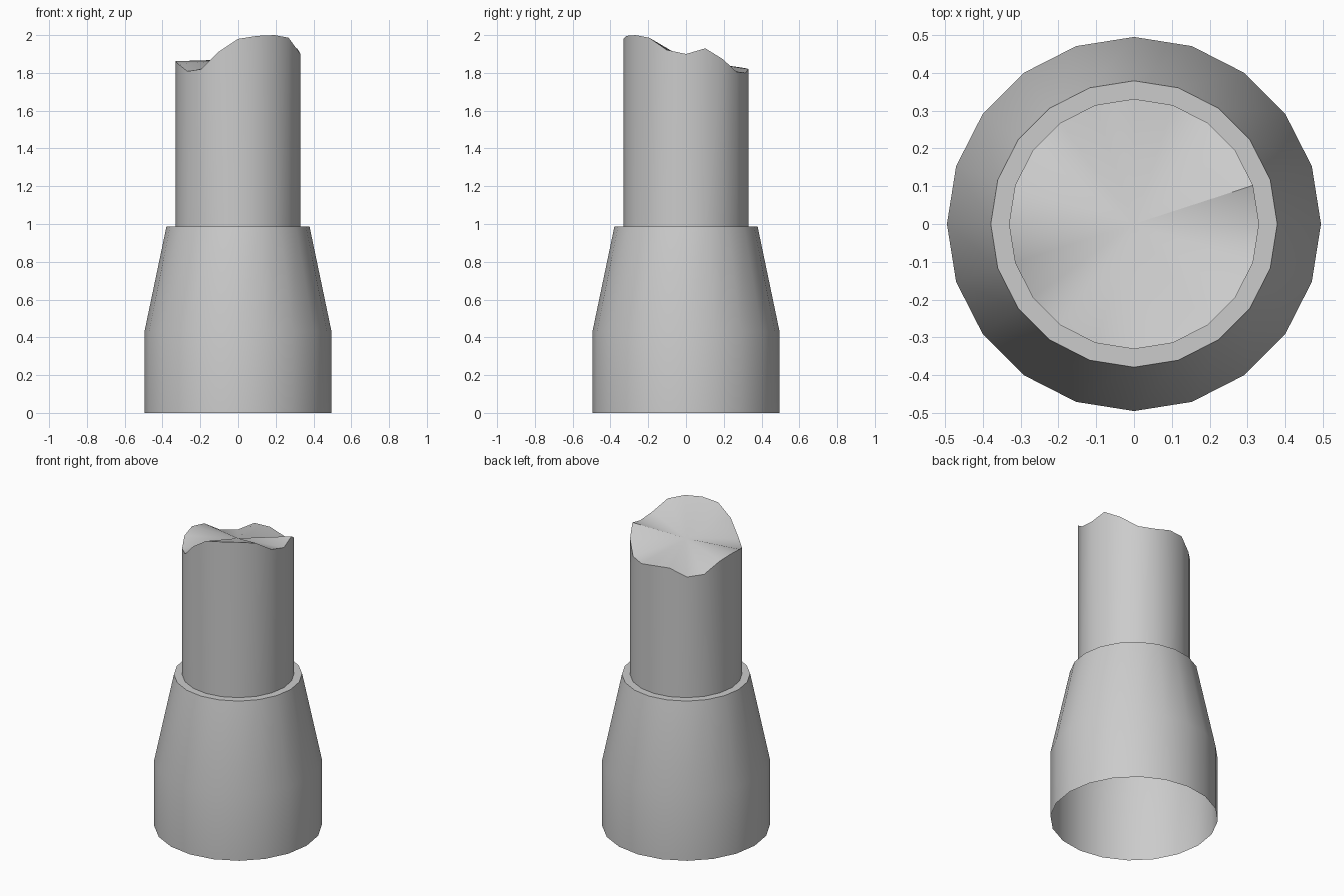
import bpy, bmesh
from math import cos, sin, tau

if "Cube" in bpy.data.objects:
    bpy.data.objects.remove(bpy.data.objects["Cube"])

SIDES = 20


def ring(bm, radius, heights):
    return [bm.verts.new((radius * cos(tau * k / SIDES), radius * sin(tau * k / SIDES), z))
            for k, z in enumerate(heights)]


def bridge(bm, low, high):
    for k in range(SIDES):
        j = (k + 1) % SIDES
        bm.faces.new((low[k], low[j], high[j], high[k]))


def build(name, rings, centre_z=None):
    bm = bmesh.new()
    loops = [ring(bm, r, h if isinstance(h, list) else [h] * SIDES) for r, h in rings]
    for low, high in zip(loops, loops[1:]):
        bridge(bm, low, high)
    if centre_z is not None:
        centre = bm.verts.new((0, 0, centre_z))
        top = loops[-1]
        for k in range(SIDES):
            bm.faces.new((top[k], top[(k + 1) % SIDES], centre))
    mesh = bpy.data.meshes.new(name)
    bm.to_mesh(mesh)
    bm.free()
    obj = bpy.data.objects.new(name, mesh)
    bpy.context.collection.objects.link(obj)
    bpy.ops.object.select_all(action='DESELECT')
    obj.select_set(True)
    bpy.context.view_layer.objects.active = obj
    bpy.ops.object.shade_smooth_by_angle(angle=0.6)
    return obj


# Tapered base, open underneath, with a narrow ledge on top
build("tapered_base", [(0.495, 0.0), (0.495, 0.432), (0.379, 0.987), (0.331, 0.987)])

# Broken column: jagged rim heights, counter-clockwise from +x
rim = [1.90, 1.93, 1.873, 1.805, 1.80, 1.82, 1.825, 1.773, 1.783, 1.846,
       1.862, 1.845, 1.808, 1.82, 1.912, 1.98, 1.996, 2.0, 1.986, 1.922]
build("broken_column", [(0.331, 0.987), (0.331, rim)], centre_z=1.872)
